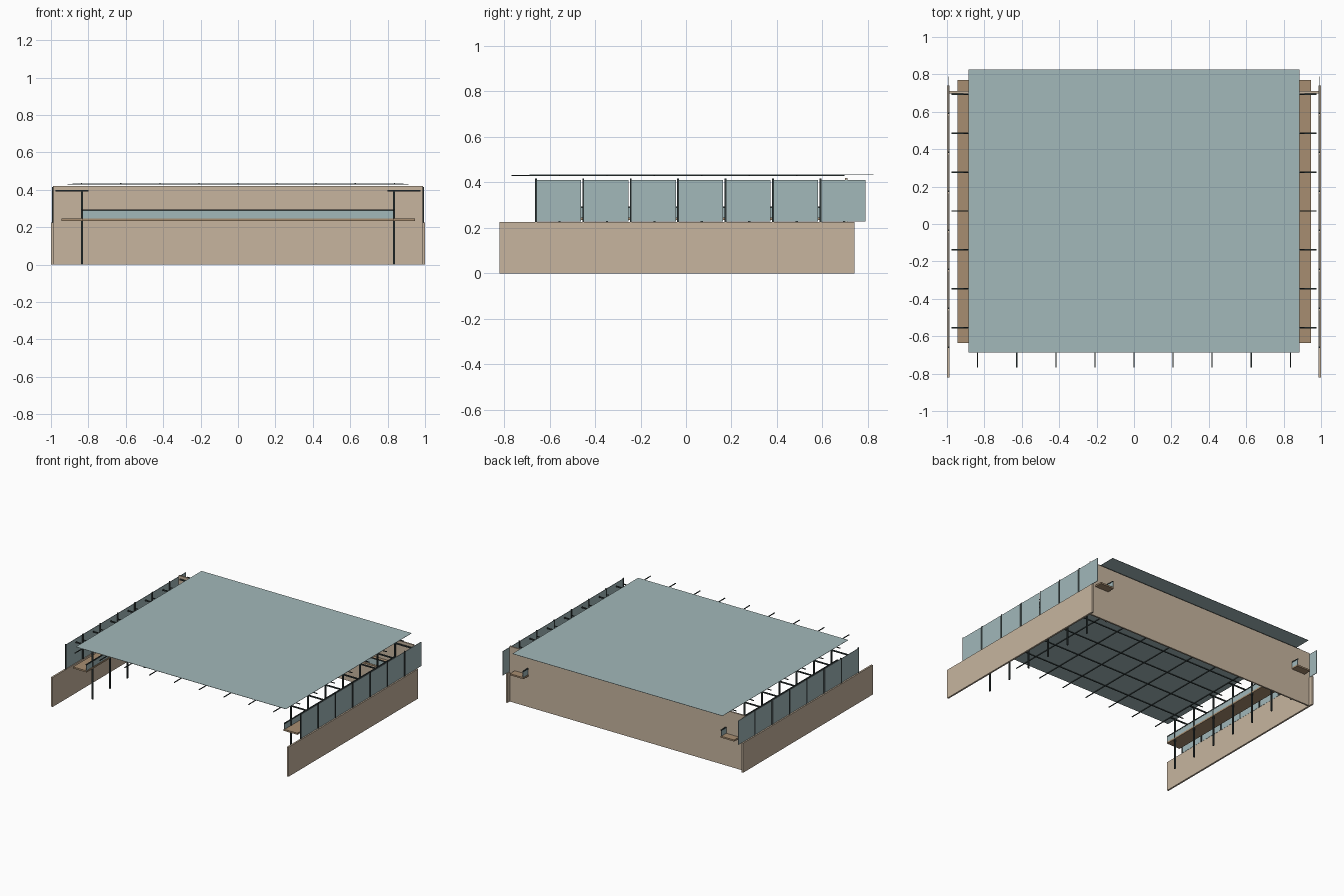
import bpy, bmesh
from mathutils import Matrix, Vector

if "Cube" in bpy.data.objects:
    bpy.data.objects.remove(bpy.data.objects["Cube"])


def material(name, rgb):
    m = bpy.data.materials.new(name)
    m.diffuse_color = (*rgb, 1)
    m.use_nodes = True
    m.node_tree.nodes["Principled BSDF"].inputs["Base Color"].default_value = m.diffuse_color
    return m


GLASS = material("pale_blue_glass", (0.36, 0.48, 0.49))
WALL = material("sand_wall", (0.57, 0.46, 0.345))
TIMBER = material("brown_timber", (0.39, 0.27, 0.165))
STEEL = material("dark_steel", (0.03, 0.042, 0.042))


def boxes(name, mat, spans):
    """One object made of boxes, each given as (x0, x1, y0, y1, z0, z1)."""
    bm = bmesh.new()
    for x0, x1, y0, y1, z0, z1 in spans:
        centre = Vector((x0 + x1, y0 + y1, z0 + z1)) / 2
        size = Vector((x1 - x0, y1 - y0, z1 - z0))
        bmesh.ops.create_cube(
            bm, size=1, matrix=Matrix.Translation(centre) @ Matrix.Diagonal((*size, 1)))
    mesh = bpy.data.meshes.new(name)
    bm.to_mesh(mesh)
    bm.free()
    mesh.materials.append(mat)
    ob = bpy.data.objects.new(name, mesh)
    bpy.context.collection.objects.link(ob)
    return ob


def both_sides(name, mat, spans):
    """Boxes on the right, mirrored to the left."""
    ob = boxes(name, mat, spans)
    ob.modifiers.new("mirror", 'MIRROR').use_axis[0] = True
    return ob


BAY = 0.2085
frames = [-0.556 + BAY * i for i in range(7)]     # bay lines along the depth
rafters = [-0.836 + 0.209 * i for i in range(9)]  # rafter lines along the width

# Enclosing walls
both_sides("side_wall", WALL, [(0.987, 1.0, -0.82, 0.74, 0, 0.225)])
boxes("back_wall", WALL, [(-0.99, 0.99, 0.699, 0.711, 0, 0.42)])

# Roof sheet on a grid of slim beams
boxes("roof_sheet", GLASS, [(-0.885, 0.885, -0.688, 0.825, 0.433, 0.435)])
boxes("roof_rafters", STEEL,
      [(x - 0.003, x + 0.003, -0.768, 0.695, 0.428, 0.433) for x in rafters])
boxes("roof_cross_beams", STEEL,
      [(-0.912, 0.912, y - 0.003, y + 0.003, 0.427, 0.432) for y in frames])

# Columns with brackets reaching out to the facade
both_sides("columns", STEEL,
           [(0.83, 0.84, y - 0.005, y + 0.005, 0, 0.395) for y in frames])
both_sides("column_brackets", STEEL,
           [(0.80, 0.975, y - 0.004, y + 0.004, 0.391, 0.4) for y in frames])

# Glazed facade above the side walls
starts = [-0.656 + BAY * i for i in range(7)]
both_sides("facade_panes", GLASS,
           [(0.989, 0.993, y, y + 0.194, 0.228, 0.411) for y in starts])
both_sides("facade_mullions", STEEL,
           [(0.986, 0.994, y - 0.008, y, 0.225, 0.416) for y in starts])

# Raised walkway along the sides and the back wall
both_sides("side_walkway", TIMBER, [(0.83, 0.945, -0.635, 0.77, 0.234, 0.246)])
boxes("back_walkway", TIMBER, [(-0.83, 0.83, 0.585, 0.699, 0.234, 0.246)])

# Glass balustrades with steel handrails
both_sides("side_balustrade", GLASS, [(0.833, 0.837, -0.635, 0.77, 0.246, 0.287)])
both_sides("side_handrail", STEEL, [(0.831, 0.839, -0.635, 0.77, 0.287, 0.294)])
boxes("back_balustrade", GLASS, [(-0.833, 0.833, 0.588, 0.592, 0.246, 0.287)])
boxes("back_handrail", STEEL, [(-0.831, 0.831, 0.586, 0.594, 0.287, 0.294)])
